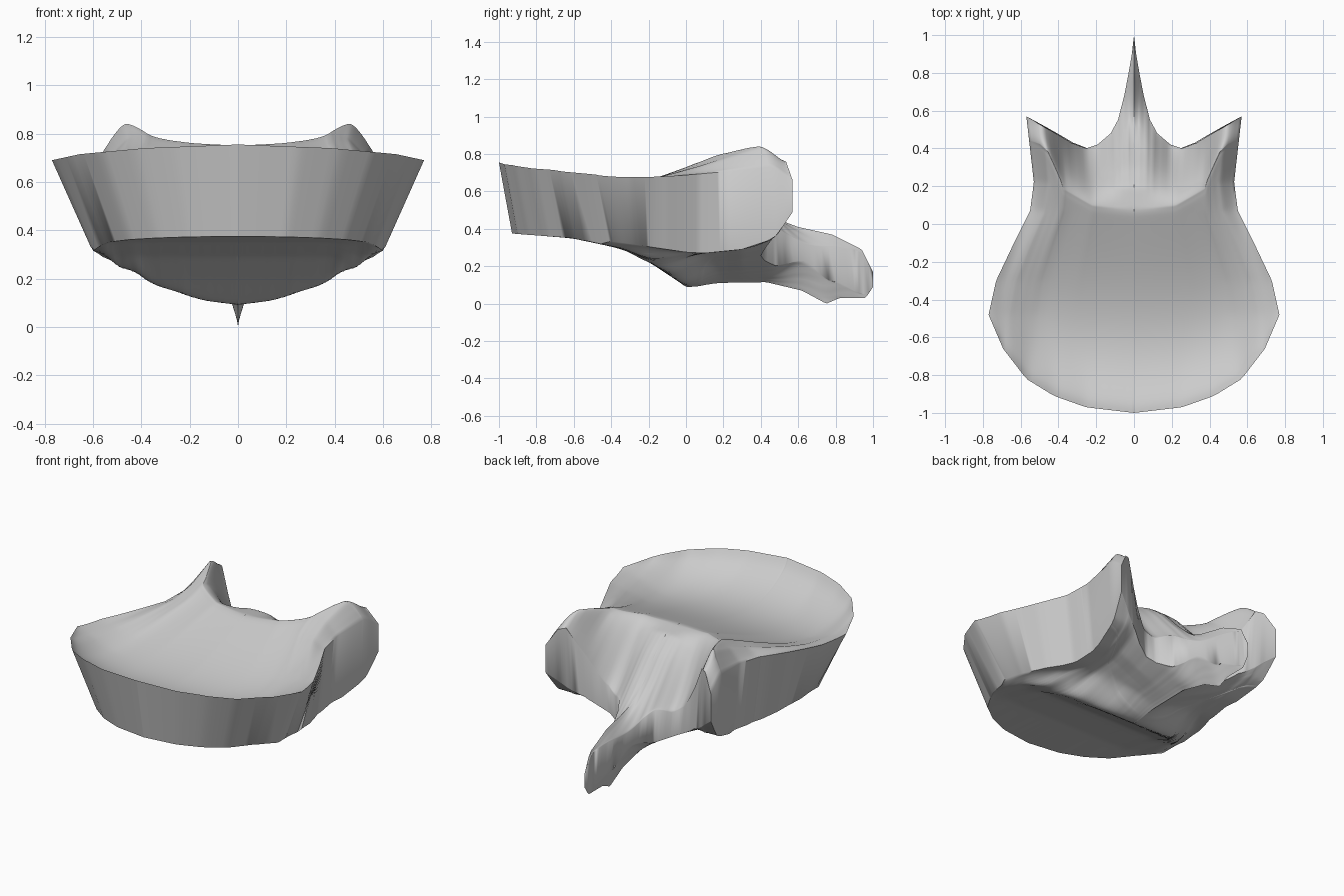
import bpy, bmesh, math

if "Cube" in bpy.data.objects:
    bpy.data.objects.remove(bpy.data.objects["Cube"])

def lerp(a, b, t):
    return a + (b - a) * t

def smooth(t):
    t = max(0, min(1, t))
    return t * t * (3 - 2 * t)

def curve(*pts):
    """Piecewise linear profile through (input, value) points."""
    def f(v):
        if v <= pts[0][0]:
            return pts[0][1]
        for (a, p), (b, q) in zip(pts, pts[1:]):
            if v <= b:
                return lerp(p, q, (v - a) / (b - a))
        return pts[-1][1]
    return f

# Plan outline: front edge, crest line and back edge (tail, notch, wing tip)
front_y = curve((0, -1), (.33, -.97), (.55, -.91), (.74, -.82), (.9, -.66), (1, -.48))
crest_y = curve((0, .07), (.4, .09), (.7, .18), (.83, .38), (.9, .42), (1, .44))
back_y = curve((0, 1), (.02, .9), (.05, .8), (.09, .68), (.15, .55), (.22, .48),
               (.35, .42), (.46, .40), (.6, .43), (1, .57))
top_w = curve((-.48, .77), (-.3, .73), (-.1, .635), (.07, .55), (.22, .53), (.57, .57))
low_w = curve((-.48, .61), (-.3, .6), (-.1, .56), (.07, .5), (.22, .49), (.45, .54), (.57, .57))

# Top heights: rim, crest, tail spine and the fall to the back edge
rim_z = curve((0, .755), (.5, .74), (.85, .715), (1, .69))
crest_z = curve((0, .755), (.35, .762), (.55, .775), (.7, .795), (.83, .85), (.9, .82), (1, .73))
back_z = curve((0, .38), (.35, .38), (.5, .44), (.7, .62), (.83, .77), (.9, .76), (1, .66))
spine_z = curve((.07, .755), (.2, .735), (.3, .655), (.42, .52), (.52, .44), (.6, .41),
                (.78, .37), (.94, .29), (1, .17))

# Underside heights: flat belly up to a curved crease, then keel and wing edges
keel_z = curve((-.93, .375), (-.6, .35), (-.32, .29), (-.16, .2), (0, .09), (.1, .11),
               (.43, .115), (.62, .07), (.75, 0), (.82, .03), (.96, .03), (1, .09))
crease_y = curve((0, 0), (.14, -.02), (.33, -.1), (.48, -.21), (.55, -.32), (.61, -.5))
edge_z = curve((-.9, .365), (-.5, .35), (-.3, .32), (0, .275), (.1, .27), (.3, .29), (.48, .35), (.57, .43))

# Column positions from the centre to the side, refined between the key ones
key = [0, .02, .05, .1, .15, .22, .35, .46, .6, .7, .83, .9, 1]
S = [lerp(a, b, k / 4) for a, b in zip(key, key[1:]) for k in range(4)] + [1]
N = 64

def plan_y(s, i):
    if i <= N:
        return lerp(front_y(s), crest_y(s), i / N)
    return lerp(crest_y(s), back_y(s), (i - N) / N)

def top_point(s, i):
    y = plan_y(s, i)
    x = s * top_w(y)
    if i <= N:
        t = i / N
        depth = .15 * (1 - s ** 5) + .025
        z = lerp(rim_z(s), crest_z(s), t) - depth * math.sin(math.pi * t ** .7)
    else:
        t = (i - N) / N
        wing = lerp(crest_z(s), back_z(s), lerp(t * t, smooth(t), .6))
        tail = spine_z(y) - 2 * x * smooth((y - .4) / .35)
        z = lerp(tail, wing, smooth(s / .4))
    return (x, y, z)

def low_point(s, i):
    y = plan_y(s, i)
    x = s * low_w(y)
    y += .07 * max(0, 1 - i / N * 3)
    arc = crease_y(x)
    if y <= arc:
        z = keel_z(y)
    else:
        back = lerp(keel_z(y), edge_z(y), min(1, s / .7) ** .9)
        back += 2 * min(x, .06) * smooth((y - .42) / .3)
        z = lerp(keel_z(arc), back, smooth((y - arc) / .2))
    return (x, y, min(z, top_point(s, i)[2] - .04))

# Right half: top skin, underside and connecting wall
bm = bmesh.new()
rows = range(2 * N + 1)
top = [[bm.verts.new(top_point(s, i)) for i in rows] for s in S]
low = [[bm.verts.new(low_point(s, i)) for i in rows] for s in S]
last = len(S) - 1
for a in range(last):
    for i in range(2 * N):
        bm.faces.new((top[a][i], top[a + 1][i], top[a + 1][i + 1], top[a][i + 1]))
        bm.faces.new((low[a][i], low[a][i + 1], low[a + 1][i + 1], low[a + 1][i]))
rim = [(a, 0) for a in range(last)] + [(last, i) for i in rows] + [(a, 2 * N) for a in reversed(range(last))]
for (a, i), (b, j) in zip(rim, rim[1:]):
    bm.faces.new((top[a][i], low[a][i], low[b][j], top[b][j]))

# Relax the skins lightly, keeping the outline fixed
inner = [g[a][i] for g in (top, low) for a in range(1, last) for i in range(1, 2 * N)]
for _ in range(6):
    bmesh.ops.smooth_vert(bm, verts=inner, factor=.5, use_axis_z=True)
mesh = bpy.data.meshes.new("winged_dish_body")
bm.to_mesh(mesh)
bm.free()
body = bpy.data.objects.new("winged_dish_body", mesh)
bpy.context.collection.objects.link(body)

# Mirror to the left half and shade smooth
mirror = body.modifiers.new("mirror", 'MIRROR')
mirror.use_clip = True
bpy.context.view_layer.objects.active = body
body.select_set(True)
bpy.ops.object.modifier_apply(modifier="mirror")
bpy.ops.object.shade_smooth_by_angle(angle=1.1)
